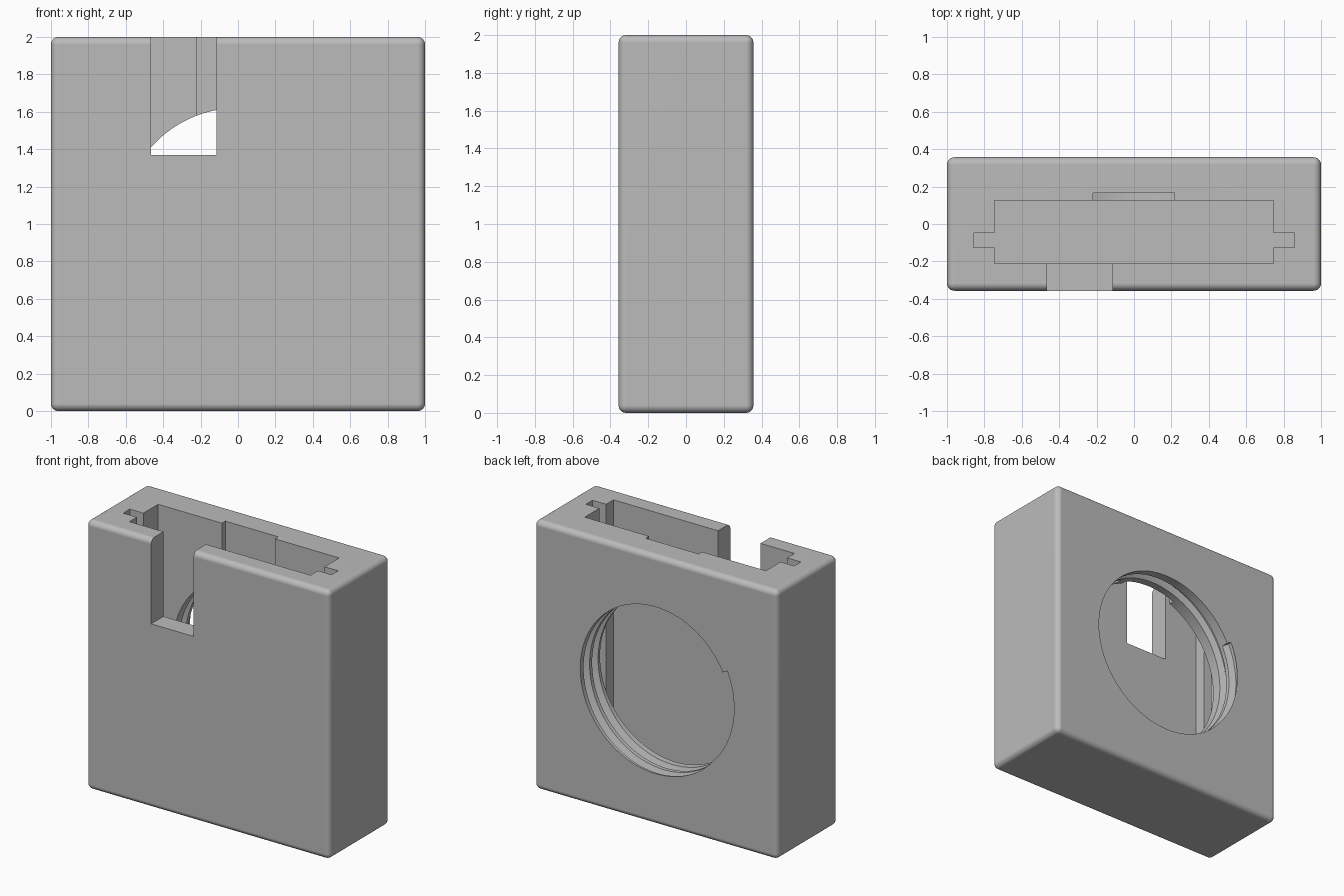
import bpy, bmesh
from math import pi, cos, sin, radians

cube = bpy.data.objects.get("Cube")
if cube:
    bpy.data.objects.remove(cube, do_unlink=True)

HALF_DEPTH = 0.357
HOLE_Z, HOLE_R, THREAD_R = 1.0, 0.62, 0.666

grey = bpy.data.materials.new("matte_grey")
grey.use_nodes = True
grey.diffuse_color = (0.5, 0.5, 0.5, 1)
grey.node_tree.nodes["Principled BSDF"].inputs["Base Color"].default_value = (0.5, 0.5, 0.5, 1)


def add_object(name, bm):
    bmesh.ops.recalc_face_normals(bm, faces=bm.faces)
    mesh = bpy.data.meshes.new(name)
    bm.to_mesh(mesh)
    bm.free()
    mesh.materials.append(grey)
    obj = bpy.data.objects.new(name, mesh)
    bpy.context.collection.objects.link(obj)
    return obj


def box(name, xs, ys, zs):
    bm = bmesh.new()
    bmesh.ops.create_cube(bm, size=1)
    for v in bm.verts:
        v.co = [r[0] if c < 0 else r[1] for c, r in zip(v.co, (xs, ys, zs))]
    return add_object(name, bm)


def apply(obj, kind, **settings):
    mod = obj.modifiers.new(kind.title(), kind)
    for key, value in settings.items():
        setattr(mod, key, value)
    bpy.ops.object.select_all(action="DESELECT")
    bpy.context.view_layer.objects.active = obj
    obj.select_set(True)
    bpy.ops.object.modifier_apply(modifier=mod.name)


def cut(obj, cutter):
    cutter.hide_render = True
    apply(obj, "BOOLEAN", object=cutter, operation="DIFFERENCE", solver="EXACT")
    bpy.data.objects.remove(cutter, do_unlink=True)


def ring(bm, radius, y, steps):
    angles = [2 * pi * i / steps for i in range(steps)]
    return [bm.verts.new((radius * cos(a), y, HOLE_Z + radius * sin(a))) for a in angles]


def hole_cutter(steps=128):
    bm = bmesh.new()
    near, far = ring(bm, HOLE_R, 0.0, steps), ring(bm, HOLE_R, 0.5, steps)
    bm.faces.new(near)
    bm.faces.new(far)
    for i in range(steps):
        j = (i + 1) % steps
        bm.faces.new((near[i], near[j], far[j], far[i]))
    return add_object("hole_cutter", bm)


def thread_cutter(steps=128, turns=1.75, pitch=0.1, start=0.145):
    # Trapezoid tooth swept along a right-handed helix, first groove at the top
    bm = bmesh.new()
    tooth = ((HOLE_R - 0.03, -0.035), (HOLE_R, -0.035),
             (THREAD_R, -0.015), (THREAD_R, 0.015),
             (HOLE_R, 0.035), (HOLE_R - 0.03, 0.035))
    count = int(steps * turns)
    sections = []
    for i in range(count + 1):
        a = pi * 0.35 - 2 * pi * i / steps
        y = start + 0.02 + pitch * i / steps
        sections.append([bm.verts.new((r * cos(a), y + dy, HOLE_Z + r * sin(a)))
                         for r, dy in tooth])
    for s, t in zip(sections, sections[1:]):
        for k in range(len(tooth)):
            m = (k + 1) % len(tooth)
            bm.faces.new((s[k], s[m], t[m], t[k]))
    bm.faces.new(sections[0])
    bm.faces.new(sections[-1])
    return add_object("thread_cutter", bm)


# Rounded outer block
case = box("case", (-1, 1), (-HALF_DEPTH, HALF_DEPTH), (0, 2))
apply(case, "BEVEL", width=0.04, segments=6, limit_method="NONE")

# Open-topped cavity, side grooves, finger notch and shallow rear recess
cut(case, box("cavity", (-0.745, 0.745), (-0.212, 0.125), (0.145, 2.2)))
cut(case, box("plate_groove", (-0.857, 0.857), (-0.125, -0.047), (0.145, 2.2)))
cut(case, box("front_notch", (-0.465, -0.115), (-0.5, -0.15), (1.37, 2.2)))
cut(case, box("rear_recess", (-0.22, 0.217), (0.0, 0.165), (1.2, 2.2)))

# Threaded round opening in the back
cut(case, hole_cutter())
cut(case, thread_cutter())

# Smooth rounded edges with flat walls kept flat
bpy.ops.object.select_all(action="DESELECT")
bpy.context.view_layer.objects.active = case
case.select_set(True)
bpy.ops.object.shade_smooth_by_angle(angle=radians(20))
normals = case.modifiers.new("Flat walls", "WEIGHTED_NORMAL")
normals.keep_sharp = True
